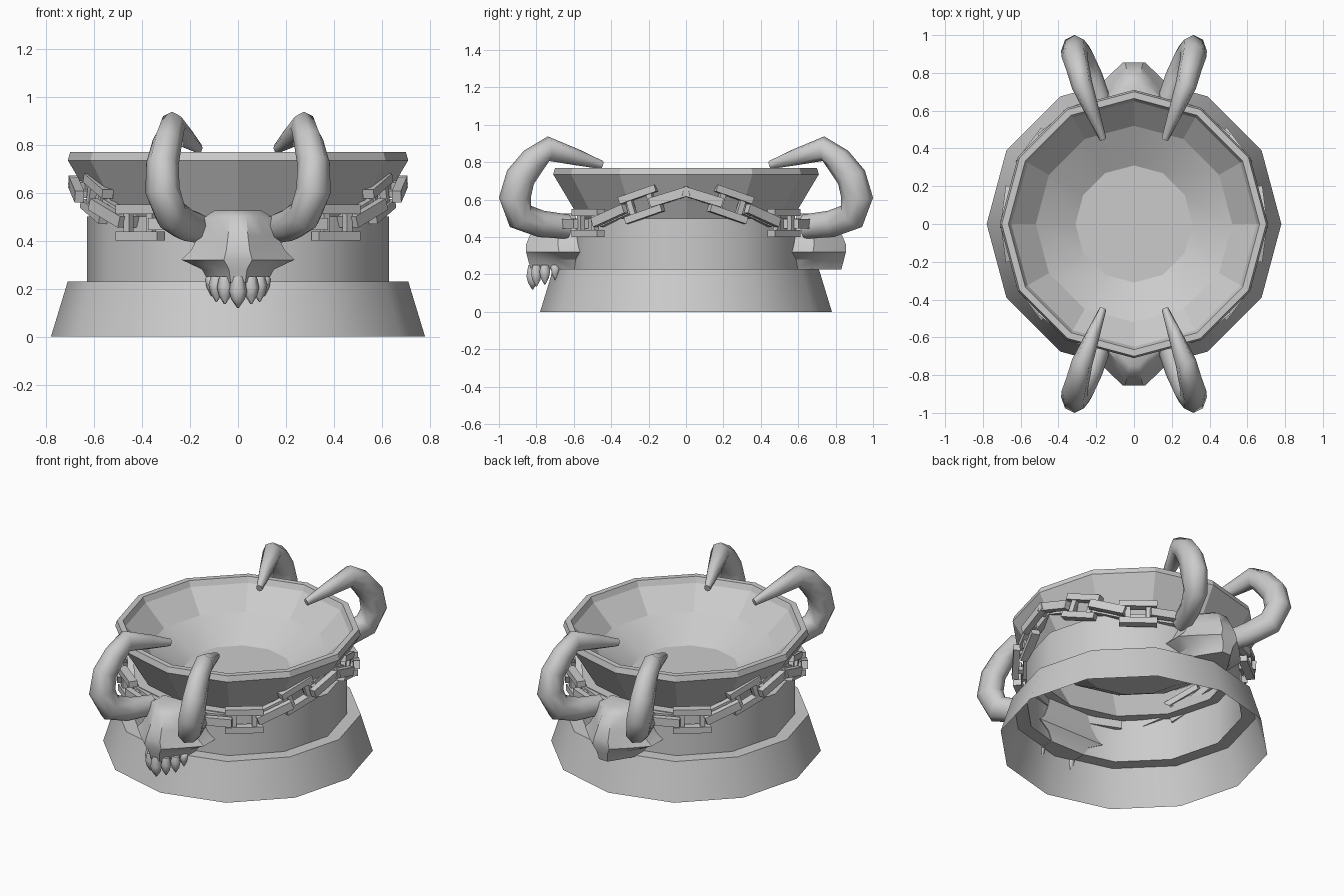
import bpy
import bmesh
from math import sin, cos, pi, radians
from mathutils import Matrix, Vector

cube = bpy.data.objects.get("Cube")
if cube:
    bpy.data.objects.remove(cube, do_unlink=True)

GREY = (0.6, 0.6, 0.6, 1)
stone = bpy.data.materials.new("grey_stone")
stone.use_nodes = True
stone.diffuse_color = GREY
stone.node_tree.nodes["Principled BSDF"].inputs["Base Color"].default_value = GREY


def finish(name, bm, angle=None, fix_normals=True):
    """Turn a bmesh into a named object with the shared material."""
    if fix_normals:
        bmesh.ops.recalc_face_normals(bm, faces=bm.faces[:])
    mesh = bpy.data.meshes.new(name)
    bm.to_mesh(mesh)
    bm.free()
    mesh.materials.append(stone)
    obj = bpy.data.objects.new(name, mesh)
    bpy.context.collection.objects.link(obj)
    if angle:
        bpy.ops.object.select_all(action='DESELECT')
        obj.select_set(True)
        bpy.context.view_layer.objects.active = obj
        bpy.ops.object.shade_smooth_by_angle(angle=radians(angle))


def loft(bm, rings, cap_start=True, cap_end=True):
    """Skin a list of closed rings of points."""
    rows = [[bm.verts.new(p) for p in ring] for ring in rings]
    count = len(rows[0])
    for low, high in zip(rows, rows[1:]):
        for i in range(count):
            j = (i + 1) % count
            bm.faces.new((low[i], low[j], high[j], high[i]))
    if cap_start:
        bm.faces.new(rows[0][::-1])
    if cap_end:
        bm.faces.new(rows[-1])


def circle(radius, z, sides, center=(0, 0)):
    return [(center[0] + radius * cos(2 * pi * i / sides),
             center[1] + radius * sin(2 * pi * i / sides), z) for i in range(sides)]


def turned(name, profile, angle, cap_end):
    bm = bmesh.new()
    loft(bm, [circle(r, z, 12) for r, z in profile], False, cap_end)
    finish(name, bm, angle, fix_normals=False)


# Hollow pedestal and the bowl on top of it
turned("pedestal", [(0.78, 0), (0.71, 0.23), (0.63, 0.23), (0.63, 0.5), (0.57, 0.5)], 35, False)
turned("bowl", [(0.57, 0.5), (0.71, 0.735), (0.7, 0.77), (0.665, 0.77),
                (0.65, 0.735), (0.52, 0.61), (0.31, 0.495)], 15, True)

# Horns: x, y, z and thickness along one horn
HORN = [(0.17, -0.63, 0.455, 0.065), (0.225, -0.775, 0.47, 0.072), (0.28, -0.885, 0.51, 0.08),
        (0.315, -0.915, 0.61, 0.085), (0.315, -0.885, 0.72, 0.08), (0.295, -0.815, 0.81, 0.073),
        (0.275, -0.735, 0.872, 0.066), (0.215, -0.58, 0.825, 0.043), (0.165, -0.45, 0.785, 0.022)]


def horn(name, sx, sy):
    bm = bmesh.new()
    points = [Vector(p[:3]) for p in HORN]
    rings = []
    for i, p in enumerate(points):
        tangent = (points[min(i + 1, len(points) - 1)] - points[max(i - 1, 0)]).normalized()
        side = Vector((1, 0, 0)).cross(tangent).normalized()
        up = tangent.cross(side)
        rings.append([p + (side * cos(a) + up * 0.85 * sin(a)) * HORN[i][3]
                      for a in (2 * pi * k / 8 for k in range(8))])
    loft(bm, rings)
    bm.transform(Matrix.Diagonal((sx, sy, 1, 1)))
    finish(name, bm, 60)


# Skulls: height, half width and front depth of each level
SKULL = [(0.225, 0.12, 0.83), (0.28, 0.15, 0.845), (0.32, 0.235, 0.855), (0.36, 0.195, 0.855),
         (0.42, 0.165, 0.83), (0.50, 0.14, 0.79), (0.525, 0.10, 0.75)]


def skull(name, sy):
    bm = bmesh.new()
    rings = []
    for z, w, front in SKULL:
        back = 0.625 - 0.27 * w
        depth = front - back
        half = [(w, back), (w, back + 0.4 * depth),
                (0.62 * w, back + 0.72 * depth), (0.25 * w, front)]
        rings.append([(x, sy * y, z) for x, y in half]
                     + [(-x, sy * y, z) for x, y in half[::-1]])
    loft(bm, rings)
    finish(name, bm, 35)


for side, sy in (("front", 1), ("back", -1)):
    skull(side + "_skull", -sy)
    horn(side + "_left_horn", 1, sy)
    horn(side + "_right_horn", -1, sy)

# Teeth under the front skull only
bm = bmesh.new()
for x, y, tip, r in ((0, -0.82, 0.12, 0.038), (0.055, -0.8, 0.135, 0.033),
                     (0.09, -0.755, 0.145, 0.033), (0.11, -0.7, 0.17, 0.028)):
    for sx in ((1, -1) if x else (1,)):
        loft(bm, [circle(r * k, z, 6, (sx * x, y)) for k, z in
                  ((0.1, tip), (0.75, tip + 0.035), (1, tip + 0.07), (0.7, 0.25))])
finish("front_teeth", bm, 60)

# Chains: angle round the bowl, radius, height, tilt, and whether the link lies flat
LINKS = [(7.5, 0.65, 0.615, -17, True), (22, 0.635, 0.575, -18, False),
         (37, 0.65, 0.515, -20, True), (52, 0.665, 0.475, 0, False), (67, 0.65, 0.47, 0, True)]
LENGTH, BAR = 0.22, 0.038


def link(bm, matrix, width):
    bars = [((0, 0, s * (width - BAR) / 2), (0.05, LENGTH, BAR)) for s in (-1, 1)]
    bars += [((0, s * (LENGTH / 2 - 0.05), 0), (0.03, 0.03, width - BAR)) for s in (-1, 1)]
    for place, size in bars:
        bmesh.ops.create_cube(bm, size=1, matrix=matrix @ Matrix.Translation(place)
                              @ Matrix.Diagonal((*size, 1)))


for side, sx in (("left", 1), ("right", -1)):
    bm = bmesh.new()
    for sy in (-1, 1):
        for angle, radius, z, tilt, flat in LINKS:
            link(bm, Matrix.Diagonal((sx, sy, 1, 1))
                 @ Matrix.Rotation(radians(angle), 4, 'Z')
                 @ Matrix.Translation((radius, 0, z))
                 @ Matrix.Rotation(radians(tilt), 4, 'X')
                 @ Matrix.Rotation(pi / 2 if flat else 0, 4, 'Y'),
                 0.1 if flat else 0.15)
    finish(side + "_chain", bm)
